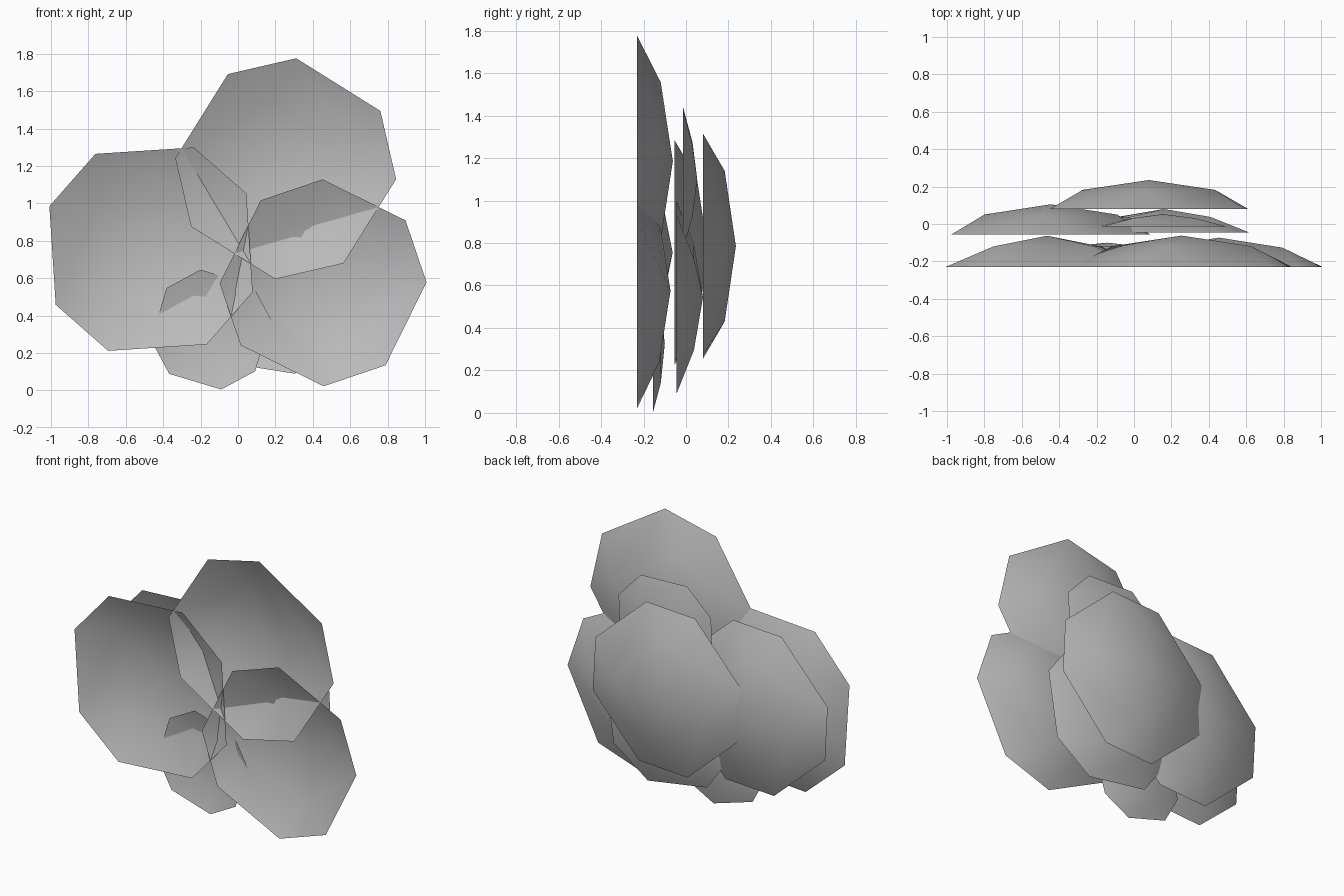
import bpy
import bmesh
from math import sin, cos, radians

cube = bpy.data.objects.get("Cube")
if cube:
    bpy.data.objects.remove(cube, do_unlink=True)

# One soft grey for the whole cluster
grey = bpy.data.materials.new("soft_grey")
grey.use_nodes = True
tone = (0.5, 0.5, 0.5, 1)
grey.diffuse_color = tone
grey.node_tree.nodes["Principled BSDF"].inputs["Base Color"].default_value = tone
grey.node_tree.nodes["Principled BSDF"].inputs["Roughness"].default_value = 0.9

HALF_PAIR = 18.43   # rim corners sit in pairs beside each shoulder
SHOULDER_RADIUS = 0.645
SHOULDER_DEPTH = 0.66


def shell(name, x, z, rim_y, radius, depth, turn):
    """Shallow open dome: eight rim corners, four shoulders, one apex at the back."""
    bm = bmesh.new()

    def point(angle, r, d):
        a = radians(angle)
        return bm.verts.new((r * cos(a), d, r * sin(a)))

    apex = bm.verts.new((0, depth, 0))
    shoulders, pairs = [], []
    for k in range(4):
        a = turn + 90 * k
        shoulders.append(point(a, radius * SHOULDER_RADIUS, depth * SHOULDER_DEPTH))
        pairs.append([point(a + s * HALF_PAIR, radius, 0) for s in (-1, 1)])
    for k in range(4):
        n = (k + 1) % 4
        bm.faces.new((shoulders[k], pairs[k][1], pairs[k][0]))
        bm.faces.new((shoulders[k], shoulders[n], pairs[n][0], pairs[k][1]))
        bm.faces.new((apex, shoulders[n], shoulders[k]))
    for f in bm.faces:
        f.normal_update()
        if f.normal.y < 0:
            f.normal_flip()
        f.smooth = True

    mesh = bpy.data.meshes.new(name)
    bm.to_mesh(mesh)
    bm.free()
    mesh.materials.append(grey)
    obj = bpy.data.objects.new(name, mesh)
    obj.location = (x, rim_y, z)
    bpy.context.collection.objects.link(obj)


# Front layer
shell("front_right_petal", -0.465, 0.755, -0.23, 0.59, 0.167, 48.7)
shell("front_top_petal", 0.255, 1.185, -0.23, 0.593, 0.168, 13)
shell("front_left_petal", 0.455, 0.575, -0.23, 0.553, 0.157, 18.7)
shell("front_small_petal", -0.145, 0.325, -0.155, 0.325, 0.055, 28.3)

# Middle layer
shell("middle_right_petal", -0.445, 0.755, -0.055, 0.55, 0.16, 3)
shell("middle_low_petal", 0.16, 0.545, -0.045, 0.478, 0.125, 36)
shell("middle_small_petal", 0.155, 1.1, -0.013, 0.37, 0.066, 43)

# Back layer
shell("back_petal", 0.08, 0.785, 0.08, 0.55, 0.155, 3)
